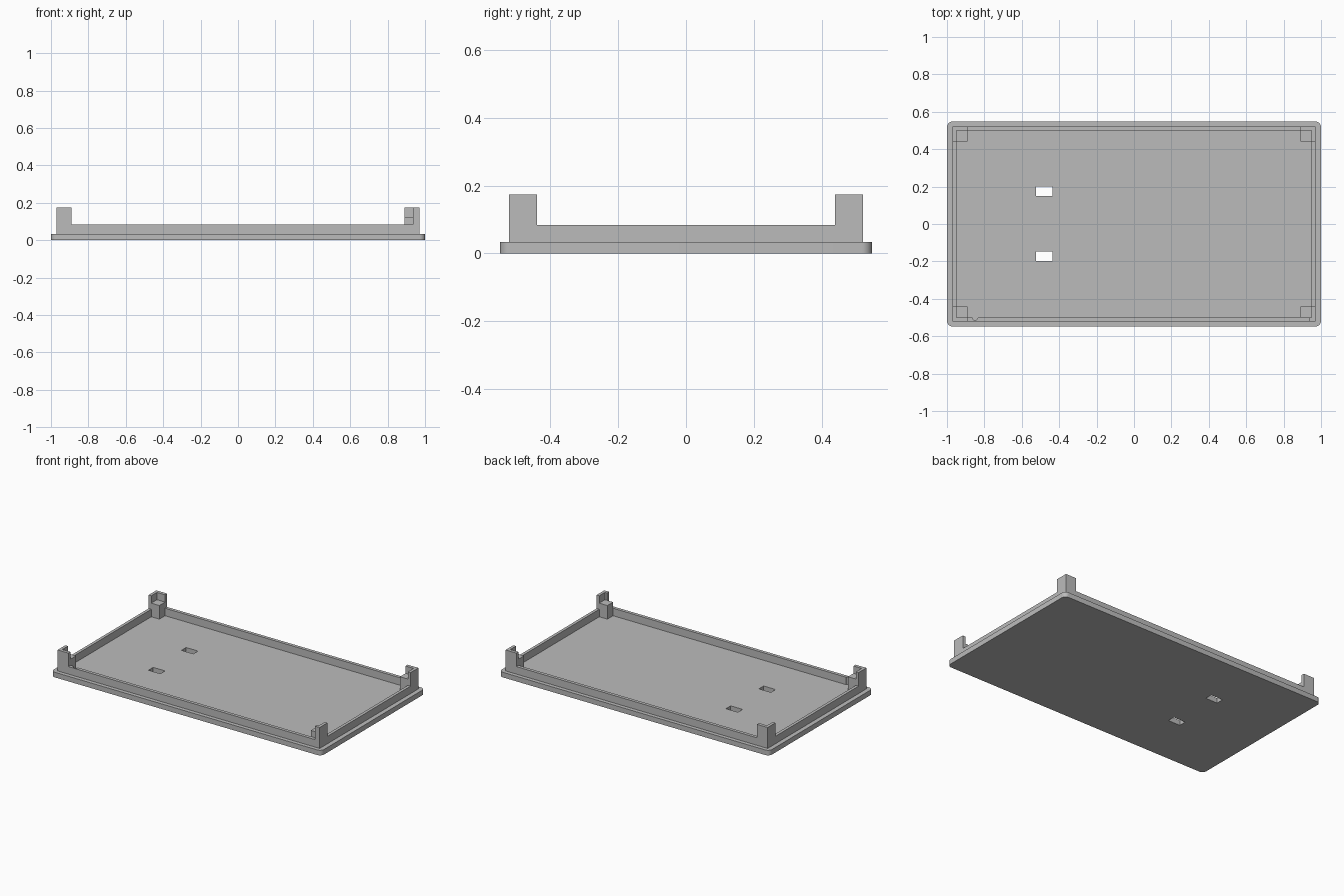
import bpy
import bmesh
import math

cube = bpy.data.objects.get("Cube")
if cube:
    bpy.data.objects.remove(cube, do_unlink=True)

# One plain plastic colour
grey = bpy.data.materials.new("matte grey")
grey.use_nodes = True
COLOUR = (0.5, 0.5, 0.5, 1)
grey.diffuse_color = COLOUR
grey.node_tree.nodes["Principled BSDF"].inputs["Base Color"].default_value = COLOUR

PLATE_X, PLATE_Y, PLATE_TOP = 1.0, 0.548, 0.034
OUT_X, OUT_Y, WALL_TOP = 0.97, 0.522, 0.084
IN_X, IN_Y = 0.95, 0.50
POST_X, POST_Y, POST_TOP = 0.89, 0.44, 0.174
BLOCK_TOP = 0.125


def prism(name, points, z0, z1):
    """Extrude a flat outline from z0 to z1."""
    bm = bmesh.new()
    face = bm.faces.new([bm.verts.new((x, y, z0)) for x, y in points])
    up = bmesh.ops.extrude_face_region(bm, geom=[face])
    verts = [v for v in up["geom"] if isinstance(v, bmesh.types.BMVert)]
    bmesh.ops.translate(bm, verts=verts, vec=(0, 0, z1 - z0))
    bmesh.ops.recalc_face_normals(bm, faces=bm.faces)
    mesh = bpy.data.meshes.new(name)
    bm.to_mesh(mesh)
    bm.free()
    mesh.materials.append(grey)
    ob = bpy.data.objects.new(name, mesh)
    bpy.context.collection.objects.link(ob)
    return ob


def rect(x0, x1, y0, y1):
    return [(x0, y0), (x1, y0), (x1, y1), (x0, y1)]


def arc(cx, cy, r, start, end, steps):
    angles = [math.radians(start + (end - start) * i / steps) for i in range(steps + 1)]
    return [(cx + r * math.cos(a), cy + r * math.sin(a)) for a in angles]


def cut(ob, cutter):
    cutter.hide_render = True
    mod = ob.modifiers.new("cut", 'BOOLEAN')
    mod.operation = 'DIFFERENCE'
    mod.solver = 'EXACT'
    mod.object = cutter
    bpy.context.view_layer.objects.active = ob
    bpy.ops.object.modifier_apply(modifier=mod.name)
    bpy.data.objects.remove(cutter, do_unlink=True)


# Base plate with rounded corners
R = 0.03
outline = []
for i, (sx, sy) in enumerate([(1, 1), (-1, 1), (-1, -1), (1, -1)]):
    outline += arc(sx * (PLATE_X - R), sy * (PLATE_Y - R), R, 90 * i, 90 * i + 90, 8)
plate = prism("base_plate", outline, 0, PLATE_TOP)

# Two slots through the plate
for y in (-0.173, 0.175):
    cut(plate, prism("slot_cutter", rect(-0.524, -0.436, y - 0.025, y + 0.025), -0.1, 0.1))

# Rim wall, with a small round groove in the inner front face
rim = prism("rim_wall", rect(-OUT_X, OUT_X, -OUT_Y, OUT_Y), PLATE_TOP, WALL_TOP)
cut(rim, prism("rim_cutter", rect(-IN_X, IN_X, -IN_Y, IN_Y), 0, 0.2))
cut(rim, prism("groove_cutter", arc(-0.85, -IN_Y, 0.015, 0, 337.5, 15), 0, 0.2))

# Corner posts: a thin tall angle outside, a lower support block inside
for sx, side in ((1, "left"), (-1, "right")):
    for sy, end in ((1, "back"), (-1, "front")):
        # the left front angle has a shortened front arm
        arm = 0.935 if (sx, sy) == (1, -1) else POST_X
        angle = [(OUT_X, OUT_Y), (arm, OUT_Y), (arm, IN_Y),
                 (IN_X, IN_Y), (IN_X, POST_Y), (OUT_X, POST_Y)]
        block = rect(POST_X, IN_X, POST_Y, IN_Y)
        prism(f"{end}_{side}_post", [(sx * x, sy * y) for x, y in angle],
              WALL_TOP, POST_TOP)
        prism(f"{end}_{side}_support", [(sx * x, sy * y) for x, y in block],
              PLATE_TOP, BLOCK_TOP)

# Smooth only the rounded plate corners
bpy.ops.object.select_all(action='DESELECT')
for ob in (plate, rim):
    ob.select_set(True)
bpy.context.view_layer.objects.active = plate
bpy.ops.object.shade_smooth_by_angle(angle=math.radians(30))
